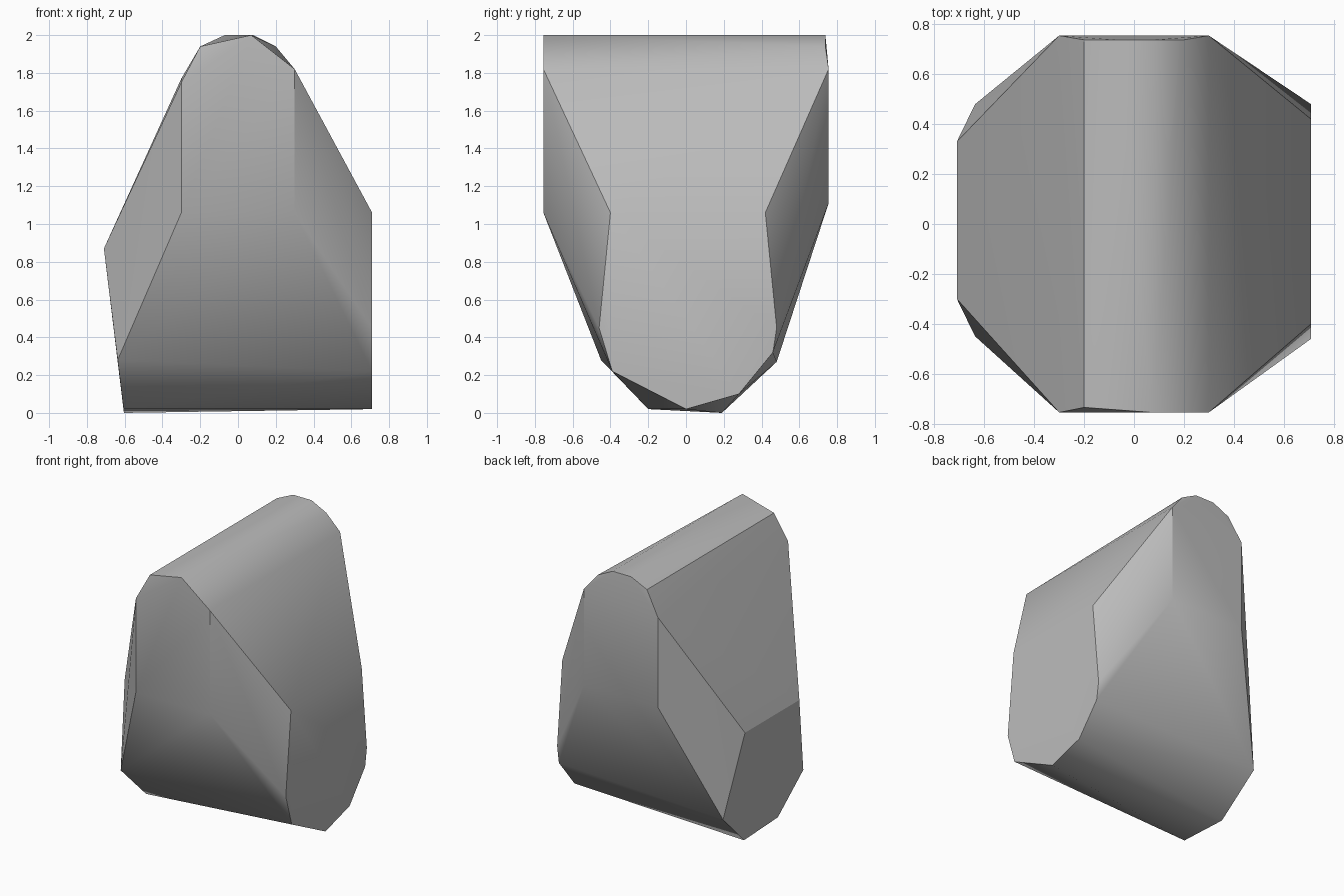
import bpy
import bmesh
import math

cube = bpy.data.objects.get("Cube")
if cube:
    bpy.data.objects.remove(cube, do_unlink=True)

# Plain stone colour
stone = bpy.data.materials.new("stone_grey")
stone.use_nodes = True
colour = (0.5, 0.5, 0.5, 1)
stone.diffuse_color = colour
shader = stone.node_tree.nodes["Principled BSDF"]
shader.inputs["Base Color"].default_value = colour
shader.inputs["Roughness"].default_value = 0.8

# Corner outlines of the four worn sides of the boulder
front = [(x, -0.755, z) for x, z in
         [(-0.3, 1.06), (0.3, 1.06), (0.3, 1.82), (0.07, 2.0), (-0.3, 1.75)]]
front.append((-0.2, -0.735, 1.94))
back = [(x, 0.755, z) for x, z in
        [(-0.3, 1.11), (0.3, 1.11), (0.3, 1.82), (-0.3, 1.77)]]
back += [(x, 0.738, z) for x, z in
         [(-0.2, 1.94), (-0.07, 2.0), (0.08, 2.0), (0.2, 1.94)]]
right_side = [(0.71, y, z) for y, z in
              [(-0.4, 1.06), (0.42, 1.06), (0.48, 0.45), (0.46, 0.32),
               (0.28, 0.1), (0, 0.02), (-0.39, 0.22), (-0.46, 0.45)]]
left_side = [(-0.71, -0.3, 0.87), (-0.71, 0.33, 0.87),
             (-0.637, 0.48, 0.27), (-0.637, -0.45, 0.28),
             (-0.604, 0.19, 0), (-0.606, -0.2, 0.02)]

# Boulder: the solid that wraps all four sides
bm = bmesh.new()
for point in front + back + right_side + left_side:
    bm.verts.new(point)
hull = bmesh.ops.convex_hull(bm, input=bm.verts)
loose = [v for v in bm.verts if not v.link_faces]
bmesh.ops.delete(bm, geom=loose, context="VERTS")
bmesh.ops.dissolve_limit(bm, angle_limit=math.radians(1),
                         verts=bm.verts, edges=bm.edges)
bmesh.ops.recalc_face_normals(bm, faces=bm.faces)
mesh = bpy.data.meshes.new("boulder")
bm.to_mesh(mesh)
bm.free()
mesh.materials.append(stone)
boulder = bpy.data.objects.new("boulder", mesh)
bpy.context.collection.objects.link(boulder)

# Soft shading across shallow edges, crisp on the steep ones
bpy.ops.object.select_all(action="DESELECT")
boulder.select_set(True)
bpy.context.view_layer.objects.active = boulder
bpy.ops.object.shade_smooth_by_angle(angle=math.radians(30))
